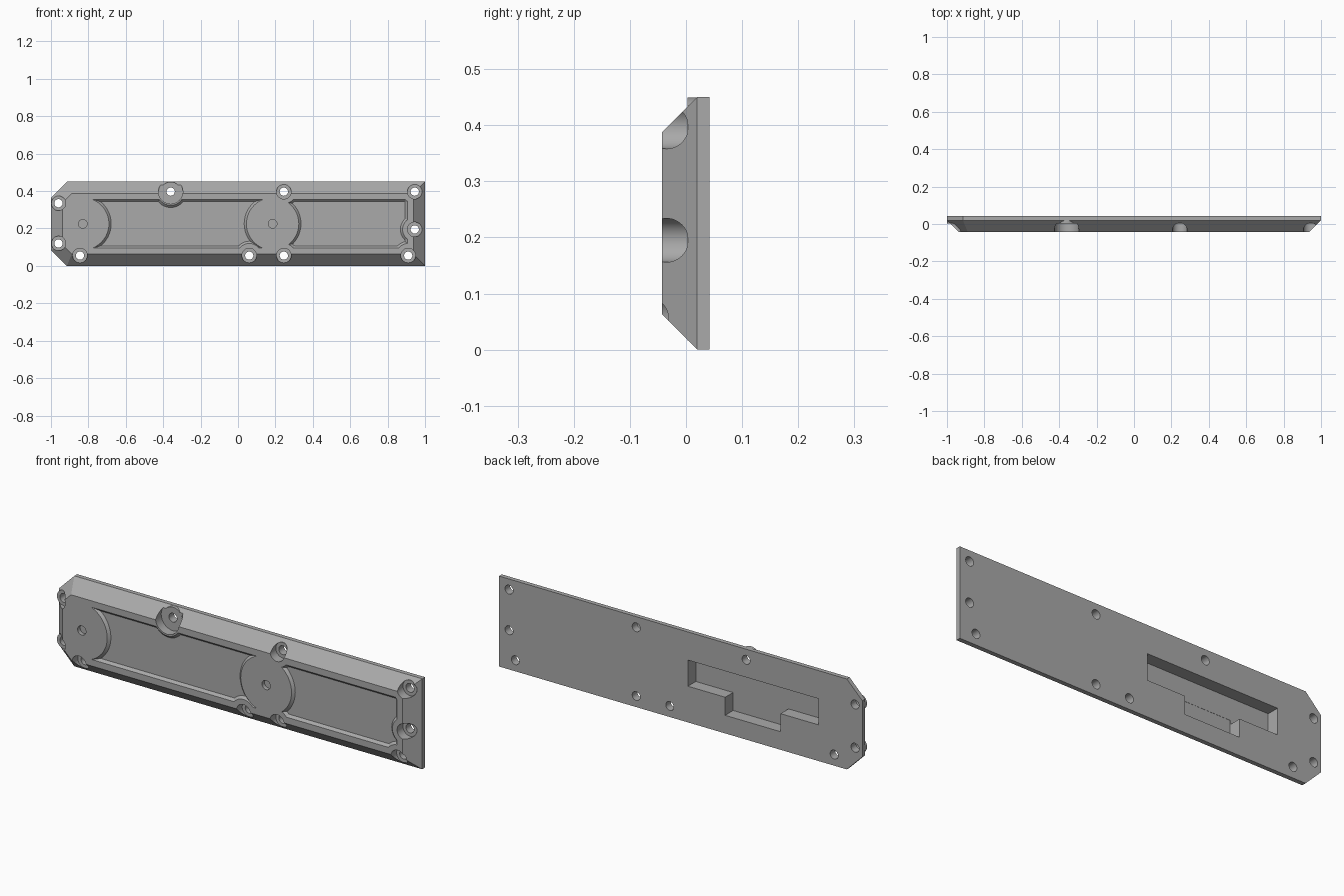
import bpy, bmesh, math
from mathutils import Matrix

if "Cube" in bpy.data.objects:
    bpy.data.objects.remove(bpy.data.objects["Cube"], do_unlink=True)

FRONT, BACK, STEP = -0.043, 0.042, 0.02   # faces of the plate and start of its bevel
SEAT = 0.003                              # depth of the screw seats
FLOOR = -0.031                            # floor of the shallow panels

grey = bpy.data.materials.new("plain grey")
grey.use_nodes = True
colour = (0.4, 0.4, 0.4, 1)
grey.diffuse_color = colour
grey.node_tree.nodes["Principled BSDF"].inputs["Base Color"].default_value = colour


def finish(bm, name):
    bmesh.ops.recalc_face_normals(bm, faces=bm.faces)
    mesh = bpy.data.meshes.new(name)
    bm.to_mesh(mesh)
    bm.free()
    mesh.materials.append(grey)
    obj = bpy.data.objects.new(name, mesh)
    bpy.context.collection.objects.link(obj)
    return obj


def round_tool(x, z, r_front, r_back, front, back):
    """Cylinder or cone along y."""
    bm = bmesh.new()
    turn = Matrix.Translation((x, (front + back) / 2, z)) @ Matrix.Rotation(math.pi / 2, 4, "X")
    bmesh.ops.create_cone(bm, cap_ends=True, segments=48, radius1=r_back,
                          radius2=r_front, depth=back - front, matrix=turn)
    return finish(bm, "round_tool")


def box_tool(x0, x1, z0, z1, front, back, flare=0):
    """Box whose front end is wider by flare on every side."""
    bm = bmesh.new()
    bmesh.ops.create_cube(bm, size=2)
    for v in bm.verts:
        grow = flare if v.co.y < 0 else 0
        v.co = ((x0 + x1) / 2 + v.co.x * ((x1 - x0) / 2 + grow),
                front if v.co.y < 0 else back,
                (z0 + z1) / 2 + v.co.z * ((z1 - z0) / 2 + grow))
    return finish(bm, "box_tool")


def combine(obj, tool, operation="DIFFERENCE"):
    mod = obj.modifiers.new("cut", "BOOLEAN")
    mod.operation, mod.solver, mod.object = operation, "EXACT", tool
    bpy.context.view_layer.objects.active = obj
    bpy.ops.object.modifier_apply(modifier=mod.name)
    bpy.data.objects.remove(tool, do_unlink=True)


def island(x, z, r):
    """Raised round with a sloping rim, left standing in a panel."""
    front, back = -0.06, -0.025
    return round_tool(x, z, r + front - FRONT, r + back - FRONT, front, back)


# Plate: outline with two clipped corners, bevelled towards the front
outline = [(-0.915, 0), (1, 0), (1, 0.45), (-0.915, 0.45), (-1, 0.365), (-1, 0.085)]
bm = bmesh.new()
face = bm.faces.new([bm.verts.new((x, BACK, z)) for x, z in outline])
ext = bmesh.ops.extrude_face_region(bm, geom=[face])
for v in [g for g in ext["geom"] if isinstance(g, bmesh.types.BMVert)]:
    v.co.y = STEP
cap = [g for g in ext["geom"] if isinstance(g, bmesh.types.BMFace)]
bmesh.ops.recalc_face_normals(bm, faces=bm.faces)
bmesh.ops.inset_region(bm, faces=cap, thickness=STEP - FRONT, use_even_offset=True)
for v in cap[0].verts:
    v.co.y = FRONT
plate = finish(bm, "cover_plate")

# Screw positions: x, z, seat radius, boss radius
screws = [(x, z, 0.039, 0.0385) for x, z in (
    (-0.96, 0.335), (-0.96, 0.12), (-0.845, 0.055), (0.06, 0.055), (0.245, 0.055),
    (0.91, 0.055), (0.945, 0.195), (0.945, 0.397), (0.245, 0.397))]
screws.append((-0.36, 0.397, 0.065, 0.0525))
hubs = [(-0.83, 0.225), (0.185, 0.225)]

# Shallow front panels, interrupted by the hubs and screw surrounds
for x0, x1 in ((-0.83, 0.185), (0.185, 0.905)):
    panel = box_tool(x0, x1 - 0.012, 0.107, 0.343, -0.055, FLOOR, 0.024)
    for x, z in hubs:
        combine(panel, island(x, z, 0.14))
    for x, z, seat, boss in screws:
        if x0 - 0.08 < x < x1 + 0.12:
            combine(panel, island(x, z, max(0.065, seat + 0.008)))
    combine(plate, panel)

# Blind dimple in each hub
for x, z in hubs:
    combine(plate, round_tool(x, z, 0.023, 0.023, -0.06, -0.023))

# Screw seats, bosses standing out of the bevel, and through holes
for x, z, seat, boss in screws:
    combine(plate, round_tool(x, z, seat, seat, -0.08, SEAT))
    combine(plate, round_tool(x, z, boss, boss, SEAT - 0.0005, 0.03), "UNION")
    combine(plate, round_tool(x, z, 0.022, 0.022, -0.08, 0.08))

# Stepped pocket in the back
combine(plate, box_tool(-0.76, -0.04, 0.18, 0.31, -0.02, 0.08))
combine(plate, box_tool(-0.55, -0.245, 0.09, 0.2, -0.021, 0.08))

bpy.ops.object.select_all(action="DESELECT")
plate.select_set(True)
bpy.context.view_layer.objects.active = plate
bpy.ops.object.shade_smooth_by_angle(angle=math.radians(30))
